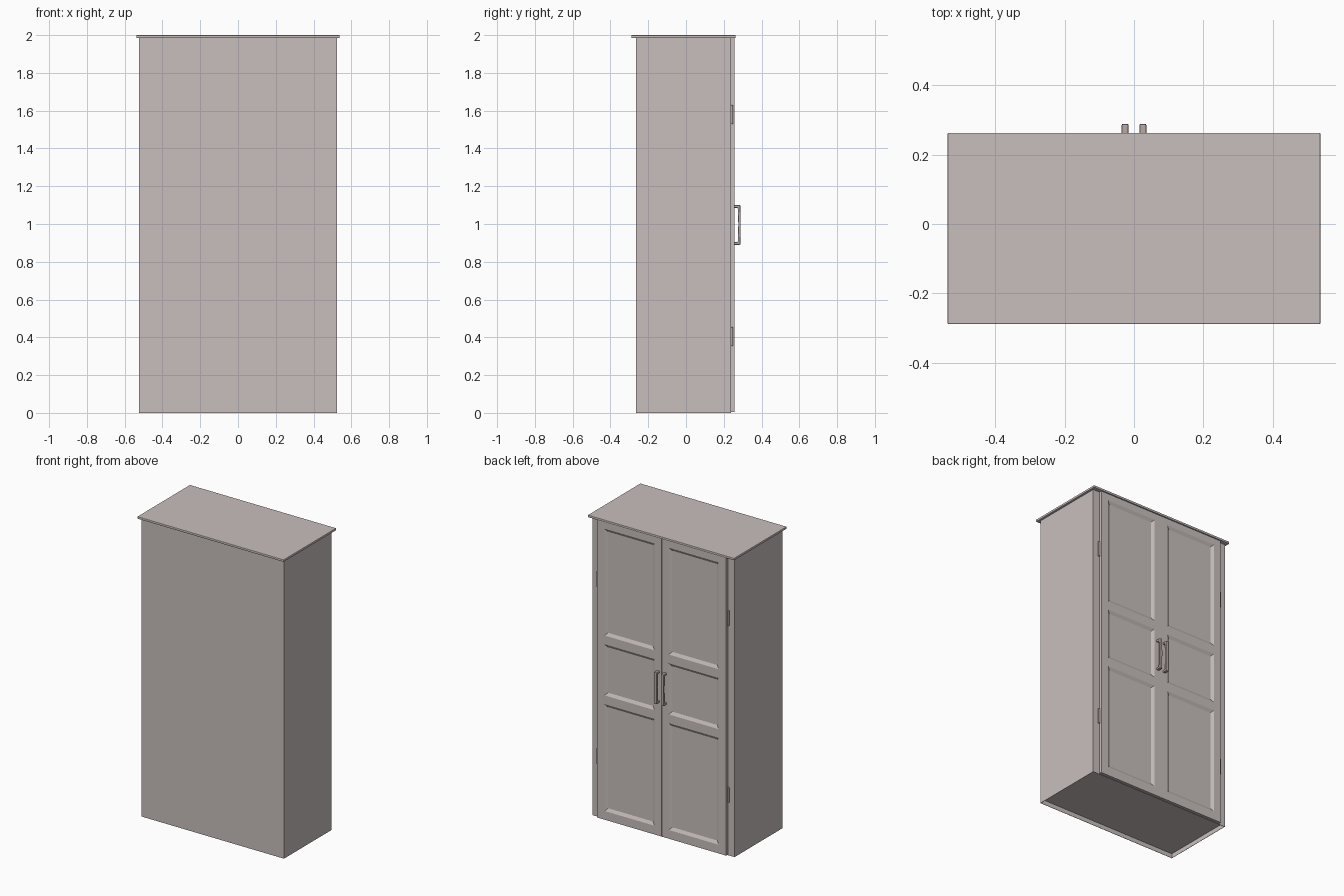
import bpy, bmesh, math

if "Cube" in bpy.data.objects:
    bpy.data.objects.remove(bpy.data.objects["Cube"])


def material(name, rgb):
    m = bpy.data.materials.new(name)
    m.diffuse_color = (*rgb, 1)
    m.use_nodes = True
    m.node_tree.nodes["Principled BSDF"].inputs["Base Color"].default_value = m.diffuse_color
    return m


PAINT = material("warm_grey_paint", (0.58, 0.52, 0.51))
METAL = material("brown_grey_metal", (0.48, 0.40, 0.39))


def finish(name, bm, mat, bevel=0):
    bmesh.ops.recalc_face_normals(bm, faces=bm.faces[:])
    mesh = bpy.data.meshes.new(name)
    bm.to_mesh(mesh)
    bm.free()
    ob = bpy.data.objects.new(name, mesh)
    bpy.context.collection.objects.link(ob)
    mesh.materials.append(mat)
    if bevel:
        mod = ob.modifiers.new("bevel", "BEVEL")
        mod.width = bevel
        mod.segments = 2
        mod.limit_method = "ANGLE"
    return ob


def box_mesh(lo, hi):
    bm = bmesh.new()
    bmesh.ops.create_cube(bm, size=1)
    for v in bm.verts:
        v.co = [(a + b) / 2 + c * (b - a) for a, b, c in zip(lo, hi, v.co)]
    return bm


# Case, with a shallow hollow underneath
bm = box_mesh((-0.523, -0.264, 0), (0.523, 0.237, 1.988))
bm.normal_update()
bottom = [f for f in bm.faces if f.normal.z < -0.9]
bmesh.ops.inset_region(bm, faces=bottom, thickness=0.003)
ext = bmesh.ops.extrude_discrete_faces(bm, faces=bottom)["faces"]
for v in ext[0].verts:
    v.co.z += 0.03
finish("cabinet_case", bm, PAINT)

# Overhanging top board
finish("top_board", box_mesh((-0.538, -0.289, 1.985), (0.538, 0.263, 2.0)), PAINT, 0.003)


def door(name, side):
    """Door front as a grid whose panel cells are inset and sunk."""
    xs = [0.0015, 0.052, 0.42, 0.475]
    zs = [0.004, 0.062, 0.772, 0.83, 1.17, 1.228, 1.938, 1.984]
    bm = bmesh.new()
    grid = [[bm.verts.new((side * x, 0.256, z)) for z in zs] for x in xs]
    panels = []
    for i in range(3):
        for j in range(7):
            f = bm.faces.new((grid[i][j], grid[i + 1][j], grid[i + 1][j + 1], grid[i][j + 1]))
            if i == 1 and j in (1, 3, 5):
                panels.append(f)
    bm.normal_update()
    rim = [e for e in bm.edges if e.is_boundary]
    bmesh.ops.inset_individual(bm, faces=panels, thickness=0.027)
    for f in panels:
        for v in f.verts:
            v.co.y -= 0.011
    out = bmesh.ops.extrude_edge_only(bm, edges=rim)["geom"]
    for v in out:
        if isinstance(v, bmesh.types.BMVert):
            v.co.y = 0.236
    bmesh.ops.holes_fill(bm, edges=[e for e in bm.edges if e.is_boundary], sides=0)
    finish(name, bm, PAINT)


def handle(name, cx):
    """C-shaped profile in y-z, extruded across x."""
    pts = [(0.25, 0.89), (0.288, 0.89), (0.289, 1.0), (0.288, 1.1), (0.25, 1.1),
           (0.25, 1.086), (0.274, 1.086), (0.277, 1.0), (0.274, 0.904), (0.25, 0.904)]
    bm = bmesh.new()
    f = bm.faces.new([bm.verts.new((cx - 0.01, y, z)) for y, z in pts])
    out = bmesh.ops.extrude_face_region(bm, geom=[f])["geom"]
    for v in out:
        if isinstance(v, bmesh.types.BMVert):
            v.co.x += 0.02
    finish(name, bm, METAL, 0.004)


def hinge(name, x, z):
    """Upright pin beside the door edge."""
    bm = bmesh.new()
    bmesh.ops.create_cone(bm, cap_ends=True, segments=12, radius1=0.006, radius2=0.006, depth=0.1)
    for v in bm.verts:
        v.co.x += x
        v.co.y += 0.243
        v.co.z += z
    ob = finish(name, bm, METAL)
    bpy.context.view_layer.objects.active = ob
    ob.select_set(True)
    bpy.ops.object.shade_smooth_by_angle(angle=math.radians(35))
    ob.select_set(False)


# Doors, handles and hinges on both sides
for side, word in ((1, "right"), (-1, "left")):
    door(word + "_door", side)
    handle(word + "_handle", side * 0.0255)
    for z, level in ((0.405, "lower"), (1.58, "upper")):
        hinge(f"{word}_{level}_hinge", side * 0.481, z)
